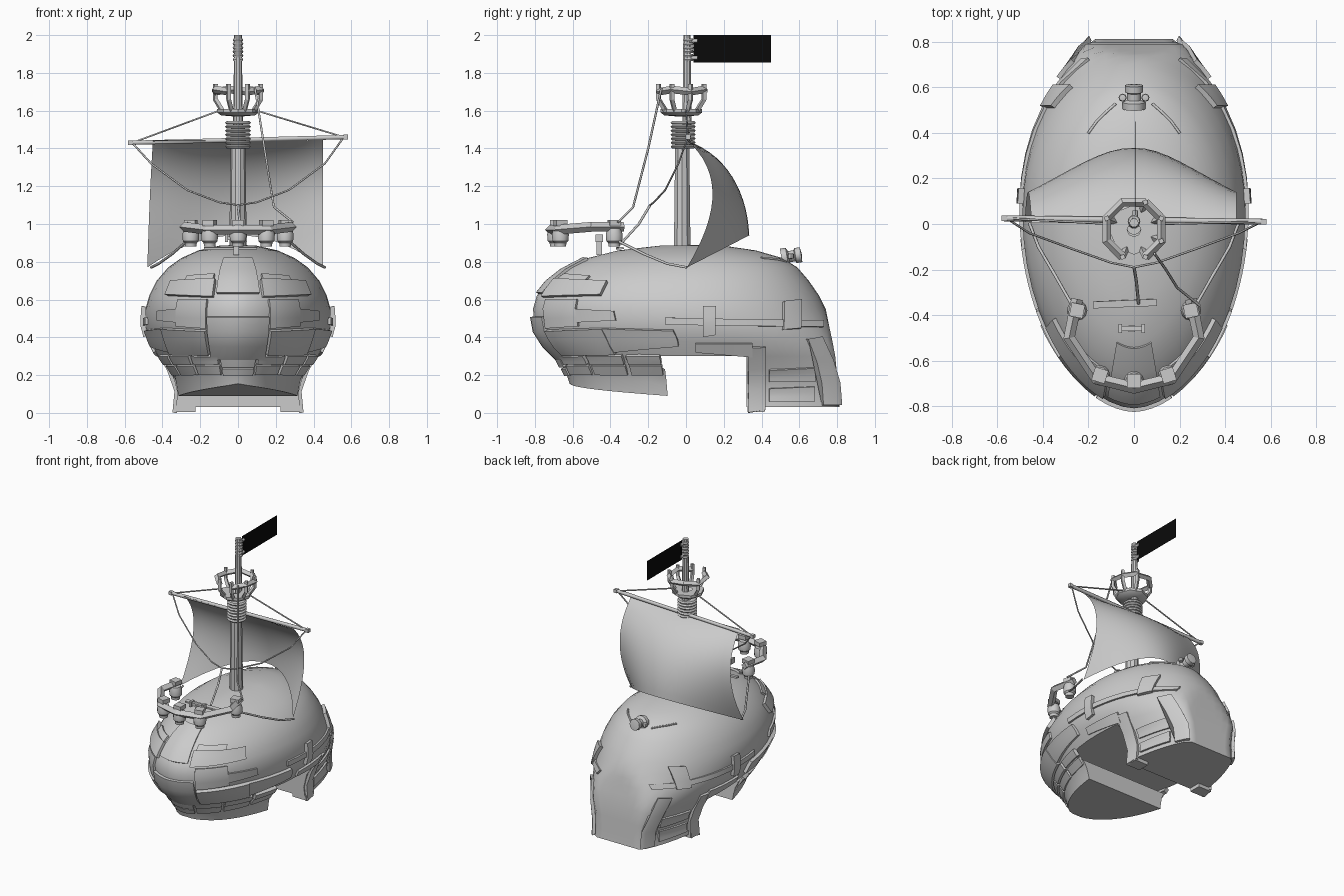
import bpy, bmesh
from math import sin, cos, acos, radians, degrees, pi, atan2
from mathutils import Vector, Matrix
from mathutils.geometry import interpolate_bezier

if "Cube" in bpy.data.objects:
    bpy.data.objects.remove(bpy.data.objects["Cube"])

YC = 0.11
# hull stations: height, half width, front y, rear ellipse y, rear flat y
ROWS = [(0, .345, -.58, .96, .815), (.1, .33, -.60, .96, .805), (.2, .355, -.63, .94, .80),
        (.3, .425, -.68, .90, .79), (.38, .465, -.765, .85, .775), (.45, .49, -.80, .80, .76),
        (.55, .49, -.81, .74, .74), (.62, .47, -.79, .705, .705), (.7, .43, -.725, .65, .65),
        (.77, .37, -.63, .59, .59), (.82, .30, -.52, .51, .51), (.86, .21, -.36, .37, .37),
        (.885, .10, -.14, .20, .20), (.89, .0, .08, .08, .08)]


def station(z):
    i = max(0, min(len(ROWS) - 2, sum(r[0] <= z for r in ROWS) - 1))
    r, s = ROWS[i], ROWS[i + 1]
    f = (z - r[0]) / (s[0] - r[0])
    w, yf, yb, lim = [r[k] + (s[k] - r[k]) * f for k in range(1, 5)]
    return w, yf, yb, lim, min(YC, (yf + yb) / 2 + .08)


def surf(a, z):
    """Point on the hull: a = degrees from the bow, z = height."""
    w, yf, yb, lim, yc = station(z)
    c, s = cos(radians(a)), sin(radians(a))
    y = yc - c * ((yc - yf) if c > 0 else (yb - yc))
    if c > 0:  # slightly pointed bow
        s = abs(s) ** 1.12 * (1 if s > 0 else -1)
    return Vector((w * s, min(y, lim), z))


def angle_at(y, z):
    w, yf, yb, lim, yc = station(z)
    c = (yc - y) / ((yc - yf) if y < yc else (yb - yc))
    return degrees(acos(max(-1, min(1, c))))


def normal(a, z):
    da = surf(a + 1, z) - surf(a - 1, z)
    dz = surf(a, z + .02) - surf(a, z - .02)
    return da.cross(dz).normalized()


def finish(name, bm, angle=35):
    bmesh.ops.recalc_face_normals(bm, faces=bm.faces)
    me = bpy.data.meshes.new(name)
    bm.to_mesh(me)
    bm.free()
    for p in me.polygons:
        p.use_smooth = True
    me.set_sharp_from_angle(angle=radians(angle))
    ob = bpy.data.objects.new(name, me)
    bpy.context.collection.objects.link(ob)
    return ob


def grid(bm, pts):
    vs = [[bm.verts.new(p) for p in row] for row in pts]
    for r, s in zip(vs, vs[1:]):
        for k in range(len(r) - 1):
            bm.faces.new((r[k], r[k + 1], s[k + 1], s[k]))
    return vs


def panel(name, a0, lo0, hi0, a1, lo1, hi1, d, side=0):
    """Raised plate following the hull between two angles, or two y values when side is set."""
    bm = bmesh.new()
    n, pts = 8, []
    for i in range(n + 1):
        f = i / n
        a, lo, hi = a0 + (a1 - a0) * f, lo0 + (lo1 - lo0) * f, hi0 + (hi1 - hi0) * f
        az = [(side * angle_at(a, z) if side else a, z) for z in (lo + (hi - lo) * j / 3 for j in range(4))]
        loop = [surf(*q) + normal(*q) * d for q in az]
        loop += [surf(*q) - normal(*q) * .006 for q in az[::-1]]
        pts.append(loop + loop[:1])
    vs = grid(bm, pts)
    for row in (vs[0], vs[-1]):
        bm.faces.new(row[:-1])
    bmesh.ops.remove_doubles(bm, verts=bm.verts, dist=1e-5)
    finish(name, bm, 32)


def pair(name, a0, l0, h0, a1, l1, h1, d):
    panel(name + "_right", a0, l0, h0, a1, l1, h1, d)
    panel(name + "_left", -a0, l0, h0, -a1, l1, h1, d)


def tube(name, pts, r, res=1):
    cu = bpy.data.curves.new(name, 'CURVE')
    cu.dimensions, cu.bevel_depth, cu.bevel_resolution, cu.use_fill_caps = '3D', r, res, True
    sp = cu.splines.new('POLY')
    sp.use_smooth = res > 0
    sp.points.add(len(pts) - 1)
    for p, q in zip(sp.points, pts):
        p.co = (*q, 1)
    bpy.context.collection.objects.link(bpy.data.objects.new(name, cu))


def lathe(name, prof, loc, seg=12, rot=(0, 0, 0)):
    bm = bmesh.new()
    grid(bm, [[(r * cos(2 * pi * k / seg), r * sin(2 * pi * k / seg), z) for k in range(seg + 1)]
              for r, z in prof])
    bmesh.ops.remove_doubles(bm, verts=bm.verts, dist=1e-5)
    ob = finish(name, bm)
    ob.location, ob.rotation_euler = loc, rot


def box(name, loc, size, rot=(0, 0, 0)):
    bm = bmesh.new()
    bmesh.ops.create_cube(bm, size=1, matrix=Matrix.Diagonal((*size, 1)))
    ob = finish(name, bm)
    ob.location, ob.rotation_euler = loc, rot
    return ob


# hull, cut away under the front half, then closed by floor, step wall and stern base
bm = bmesh.new()
levels = [.03, .1, .2, .3, .38, .45, .5, .55, .62, .66, .7, .735, .77, .82, .86, .885, .89]
grid(bm, [[surf(k * 7.5, z) for k in range(49)] for z in levels])
bmesh.ops.remove_doubles(bm, verts=bm.verts, dist=1e-4)
low = [f for f in bm.faces if f.calc_center_median().z < .3]
geom = list({e for f in low for e in f.edges} | {v for f in low for v in f.verts}) + low
bmesh.ops.bisect_plane(bm, geom=geom, plane_co=(0, .32, 0), plane_no=(0, 1, 0))
bmesh.ops.delete(bm, geom=[f for f in bm.faces if f.calc_center_median().z < .299
                           and f.calc_center_median().y < .32], context='FACES')
rim = [v for v in bm.verts if v.is_boundary]
wall = [v for v in rim if abs(v.co.y - .32) < 1e-4]
floor = [v for v in bm.verts if abs(v.co.z - .3) < 1e-4 and v.co.y < .3201]
base = [v for v in rim if abs(v.co.z - .03) < 1e-4]
bm.faces.new(sorted(wall, key=lambda v: atan2(v.co.z - .165, v.co.x)))
bm.faces.new(sorted(floor, key=lambda v: atan2(v.co.y + .1, v.co.x)))
bm.faces.new(sorted(base, key=lambda v: atan2(v.co.y - .5, v.co.x)))
finish("hull", bm, 40)

# jaw block under the bow, with flat base and back
bm = bmesh.new()
rows = []
for k in range(-10, 11):
    lo = .155 - .065 * abs(k) / 10
    rows.append([surf(k * 7.3, lo + (.3 - .07 * (abs(k) == 10) - lo) * j / 3) for j in range(4)])
vs = grid(bm, rows)
bm.faces.new([r[0] for r in vs])
bm.faces.new(vs[0] + vs[-1][::-1])
finish("jaw_block", bm, 35)

# bow plates
panel("crest_plate", -16, .63, .81, 16, .63, .81, .015)
panel("nose_plate", -21, .29, .51, 21, .29, .51, .02)
for name, *v in [("brow_plate", 18, .61, .70, 54, .62, .69, .022),
                 ("upper_brow_plate", 20, .70, .73, 42, .69, .72, .012),
                 ("cheek_plate", 22, .45, .60, 43, .46, .60, .014),
                 ("cheek_rear_plate", 43, .48, .55, 60, .49, .54, .014),
                 ("visor_front_plate", 22, .32, .44, 54, .32, .45, .028),
                 ("visor_rear_plate", 54, .33, .45, 80, .36, .44, .022)]:
    pair(name, *v)
# rows of small chin plates
panel("chin_centre_upper", -14, .25, .30, 14, .25, .30, .02)
panel("chin_centre_lower", -14, .20, .24, 14, .20, .24, .015)
for i, (a, b) in enumerate([(16, 36), (38, 56), (58, 72)]):
    pair(f"chin_upper_{i}", a, .265, .31, b, .265, .31, .022)
    pair(f"chin_lower_{i}", a, .205, .255, b, .205, .255, .014)

# side belt, clips and stern plates, placed by y
for s, tag in ((1, "_right"), (-1, "_left")):
    for name, *v in [("side_belt", -.11, .468, .505, .72, .452, .485, .014),
                     ("belt_clip_front", .09, .41, .56, .155, .42, .56, .026),
                     ("belt_clip_rear", .51, .44, .585, .60, .445, .595, .022),
                     ("stern_plate_top", .05, .325, .37, .35, .30, .37, .014),
                     ("stern_plate_leg", .33, .0, .35, .42, .015, .35, .014),
                     ("stern_fin_upper", .44, .165, .23, .68, .165, .24, .012),
                     ("stern_fin_lower", .44, .06, .13, .68, .06, .14, .012)]:
        panel(name + tag, *v, s)
    box("stern_foot" + tag, (s * .28, .37, .022), (.11, .09, .035))
pair("stern_collar", 136, .04, .39, 146, .04, .40, .018)

# mast with rope bindings
lathe("mast_lower", [(0, 0), (.046, 0), (.038, .64), (0, .64)], (0, -.02, .88), 10)
lathe("mast_upper", [(0, 0), (.026, 0), (.02, .5), (0, .5)], (0, .005, 1.5), 10)
for i in range(7):
    lathe(f"mast_binding_{i}", [(.03, -.009), (.06, -.009), (.068, 0), (.06, .009), (.03, .009)],
          (0, -.015, 1.41 + i * .021), 14)
for i in range(6):
    lathe(f"top_binding_{i}", [(.015, -.008), (.024, -.008), (.028, 0), (.024, .008), (.015, .008)],
          (0, .012, 1.87 + i * .021))

# lookout basket: floor ring, slanted posts, rail in two arcs
lathe("lookout_floor", [(.03, 1.57), (.09, 1.575), (.11, 1.59), (.11, 1.61), (.03, 1.61)], (0, -.025, 0), 8)
ring = lambda a, r, z: (r * cos(radians(a)), -.025 + r * sin(radians(a)), z)
for name, start in [("lookout_rail_right", -67.5), ("lookout_rail_left", 67.5)]:
    count = 5 if start > 0 else 4
    tube(name, [ring(start + 45 * k, .13, 1.70 + .012 * (k % 2)) for k in range(count)], .02, 0)
    for k in range(0, count, 1 if start < 0 else 2):
        a = start + 45 * k
        tube(f"{name}_post_{k}", [ring(a, .09, 1.6), ring(a, .13, 1.66), ring(a, .13, 1.74)], .014, 0)

# flag
flag = box("flag", (.005, .245, 1.928), (.001, .41, .145))
black = bpy.data.materials.new("black_cloth")
black.diffuse_color = (.003, .003, .003, 1)
black.use_nodes = True
black.node_tree.nodes["Principled BSDF"].inputs["Base Color"].default_value = black.diffuse_color
flag.data.materials.append(black)
for z in (1.88, 1.97):
    tube("flag_tie", [(.005, .01, z), (.005, .06, z)], .012)

# yard and billowing sail
tube("yard", [(-.57, .025, 1.43), (.57, .01, 1.46)], .013)
for x, y, z in [(-.57, .025, 1.43), (.57, .01, 1.46)]:
    box("yard_end", (x, y, z), (.025, .025, .025))
edge = interpolate_bezier(*[Vector(p) for p in [(0, 0, 1.445), (0, .16, 1.3), (0, .2, 1.1), (0, 0, .77)]], 15)
mid = interpolate_bezier(*[Vector(p) for p in [(0, 0, 1.44), (0, .21, 1.37), (0, .32, 1.17), (0, .33, .94)]], 15)
bm = bmesh.new()
rows = []
for j, (e, m) in enumerate(zip(edge, mid)):
    row = []
    for i in range(19):
        u = i / 9 - 1
        p = e.lerp(m, 1 - u * u)
        row.append((u * .45 - (.03 * j / 14 if u < 0 else 0) * abs(u), p.y + .005, p.z))
    rows.append(row)
grid(bm, rows)
finish("sail", bm, 60)

# rigging
for s, x, y, z in ((-1, -.56, .025, 1.43), (1, .56, .01, 1.46)):
    tube("yard_stay", [(x, y, z), (s * .1, 0, 1.60)], .005)
    tube("yard_brace", [(x, y, z), (s * .46, -.04, 1.32), (s * .27, -.11, 1.18), (s * .1, -.17, 1.115), (0, -.19, 1.10)], .005)
    tube("sail_sheet", [(s * .46, .005, .77), (s * .42, -.1, .79), (s * .35, -.22, .84), (s * .27, -.36, .91)], .007)
tube("brace_tail", [(0, -.19, 1.10), (.01, -.25, 1.0), (.02, -.35, .89)], .007)
tube("lookout_line", [(.09, -.13, 1.72), (.14, -.2, 1.4), (.19, -.28, 1.09), (.29, -.36, 1.01)], .006)

# bow railing with turned balusters
rail = [(.25, -.33, .985), (.285, -.5, .985), (.165, -.68, .97), (0, -.72, .97)]
tube("bow_rail", rail + [(-x, y, z) for x, y, z in rail[-2::-1]], .026, 0)
for i, (x, y, r) in enumerate([(0, -.69, 0), (.15, -.665, .3), (-.15, -.665, -.3), (.25, -.38, .2), (-.25, -.38, -.2)]):
    lathe(f"baluster_{i}", [(0, .88), (.03, .88), (.032, .9), (.042, .91), (.045, .945), (.036, .975), (0, .98)], (x, y, 0))
    box(f"baluster_cap_{i}", (x, y, 1.005), (.06, .06, .03), (0, 0, r))

# deck fittings, stern capstan and hull creases
box("deck_plank", (-.04, -.35, .872), (.28, .03, .012), (.1, 0, .04))
box("cleat_base", (-.01, -.46, .88), (.03, .03, .09))
box("cleat_bar", (-.01, -.46, .925), (.11, .022, .022))
lathe("capstan", [(0, -.03), (.05, -.03), (.05, 0), (.03, .01), (.03, .04), (.04, .045), (.04, .075), (0, .08)],
      (0, .535, .825), 12, (-1.4, 0, 0))
for s in (-1, 1):
    box("cleat_end", (-.01 + s * .05, -.46, .925), (.015, .04, .04))
    lathe("capstan_knob", [(0, -.015), (.015, -.012), (.018, 0), (.015, .012), (0, .015)], (s * .05, .555, .83), 8)
    tube("hull_crease", [surf(s * a, z) + normal(s * a, z) * .002 for a, z in [(166, .80), (157, .81), (148, .815), (138, .82)]], .006)
